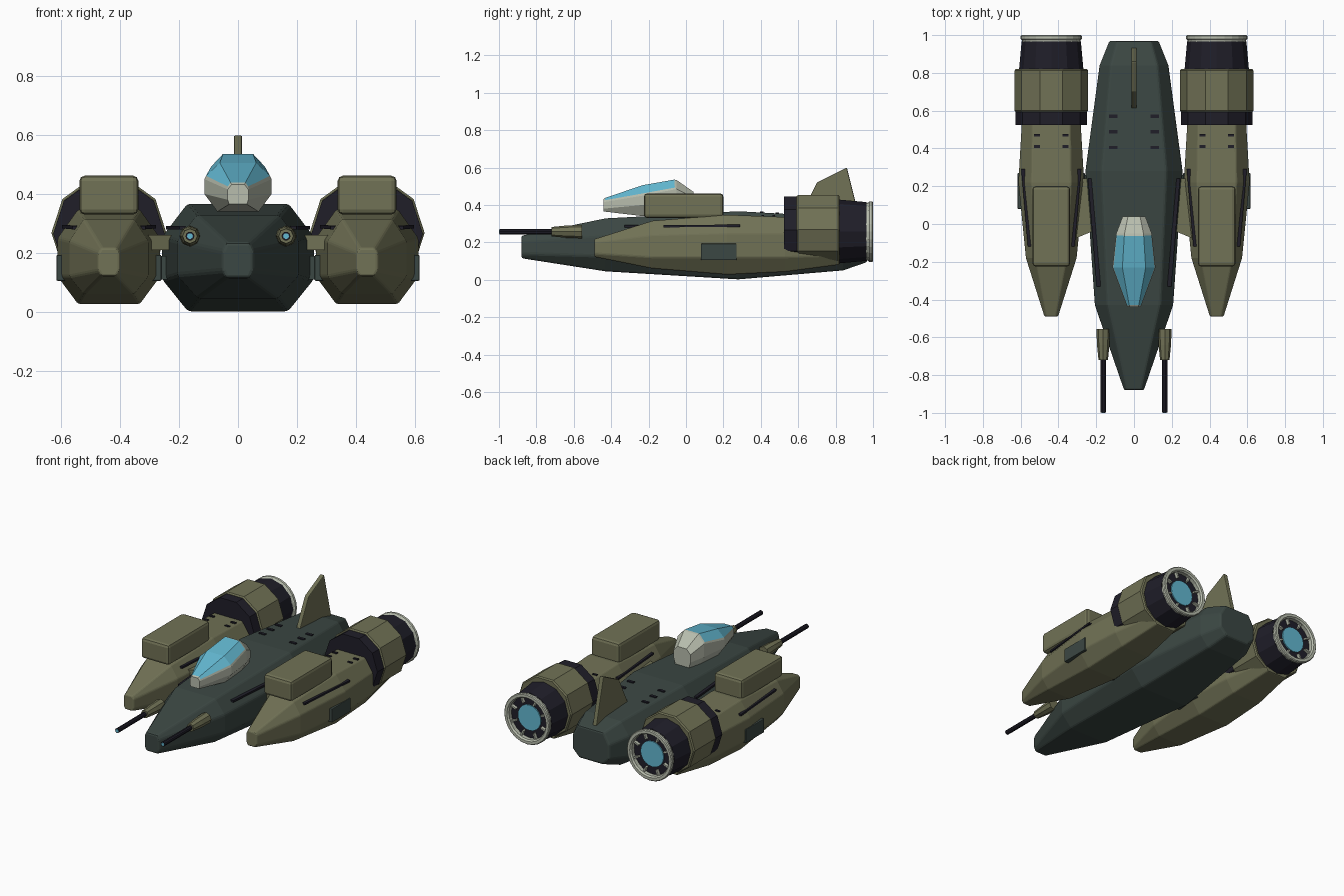
import bpy, bmesh, math
from mathutils import Vector, Matrix

if "Cube" in bpy.data.objects:
    bpy.data.objects.remove(bpy.data.objects["Cube"])


def material(name, rgb):
    m = bpy.data.materials.new(name)
    m.diffuse_color = (*rgb, 1)
    m.use_nodes = True
    m.node_tree.nodes["Principled BSDF"].inputs["Base Color"].default_value = m.diffuse_color
    return m


GREEN = material("dark green", (0.044, 0.063, 0.056))
OLIVE = material("olive", (0.165, 0.168, 0.092))
DARK = material("near black", (0.014, 0.013, 0.022))
LIGHT = material("pale grey", (0.48, 0.51, 0.42))
CYAN = material("glass cyan", (0.125, 0.48, 0.64))


def finish(name, bm, *mats, bevel=0.0, segments=2):
    bmesh.ops.recalc_face_normals(bm, faces=bm.faces[:])
    me = bpy.data.meshes.new(name)
    bm.to_mesh(me)
    bm.free()
    for m in mats:
        me.materials.append(m)
    ob = bpy.data.objects.new(name, me)
    bpy.context.collection.objects.link(ob)
    if bevel:
        b = ob.modifiers.new("bevel", 'BEVEL')
        b.width, b.segments, b.limit_method = bevel, segments, 'ANGLE'
        b.angle_limit = math.radians(25)
    return ob


def loft(bm, rings, closed=False):
    """Skin a row of equal point rings; cap the ends unless closed."""
    vs = [[bm.verts.new(p) for p in r] for r in rings]
    n = len(vs[0])
    pairs = list(zip(vs, vs[1:])) + ([(vs[-1], vs[0])] if closed else [])
    for a, b in pairs:
        for i in range(n):
            j = (i + 1) % n
            bm.faces.new((a[i], a[j], b[j], b[i]))
    if not closed:
        bm.faces.new(vs[0])
        bm.faces.new(vs[-1])


def octagon(cx, y, w, wb, wt, zb, zl, zh, zt):
    half = [(wb, zb), (w, zl), (w, zh), (wt, zt)]
    pts = half + [(-x, z) for x, z in reversed(half)]
    return [(cx + x, y, z) for x, z in pts]


def hull(name, cx, rows, mat, bevel):
    bm = bmesh.new()
    loft(bm, [octagon(cx, *r) for r in rows])
    return finish(name, bm, mat, bevel=bevel)


def lathe(name, cx, cz, profile, mat, sides, closed=False):
    """Turn (radius, y) points about an axis along y."""
    bm = bmesh.new()
    angs = [2 * math.pi * i / sides for i in range(sides)]
    loft(bm, [[(cx + r * math.cos(a), y, cz + r * math.sin(a)) for a in angs]
              for r, y in profile], closed)
    return finish(name, bm, mat)


def box(name, lo, hi, mat, bevel=0.0):
    bm = bmesh.new()
    lo, hi = Vector(lo), Vector(hi)
    size = hi - lo
    bmesh.ops.create_cube(bm, size=1, matrix=Matrix.Translation((lo + hi) / 2)
                          @ Matrix.Diagonal((*size, 1)))
    return finish(name, bm, mat, bevel=bevel)


def strip(name, a, b, mat, t=0.006, w=0.012):
    """Thin bar running between two points."""
    bm = bmesh.new()
    loft(bm, [[(x - w, y, z - t), (x + w, y, z - t),
               (x + w, y, z + t), (x - w, y, z + t)] for x, y, z in (a, b)])
    return finish(name, bm, mat)


# Central fuselage
hull("fuselage", 0, [
    (-0.88, 0.052, 0.04, 0.04, 0.115, 0.14, 0.205, 0.235),
    (-0.43, 0.207, 0.135, 0.14, 0.045, 0.125, 0.24, 0.328),
    (0.28, 0.257, 0.17, 0.172, 0.002, 0.11, 0.255, 0.366),
    (0.84, 0.182, 0.12, 0.125, 0.05, 0.12, 0.25, 0.335),
    (0.97, 0.13, 0.085, 0.09, 0.095, 0.14, 0.23, 0.30)], GREEN, 0.01)

# Cockpit with inset glass
bm = bmesh.new()
loft(bm, [octagon(0, *r) for r in [
    (-0.44, 0.035, 0.03, 0.022, 0.365, 0.38, 0.415, 0.432),
    (-0.23, 0.114, 0.07, 0.06, 0.34, 0.40, 0.45, 0.502),
    (-0.05, 0.094, 0.06, 0.05, 0.34, 0.40, 0.485, 0.533),
    (0.04, 0.06, 0.045, 0.032, 0.34, 0.39, 0.44, 0.47)]])
bmesh.ops.recalc_face_normals(bm, faces=bm.faces[:])
glass = [f for f in bm.faces if f.normal.z > 0.25
         and -0.42 < f.calc_center_median().y < -0.06]
bmesh.ops.inset_region(bm, faces=glass, thickness=0.012, depth=0.004)
for f in glass:
    f.material_index = 1
finish("cockpit", bm, LIGHT, CYAN)

# Tail fin
bm = bmesh.new()
side = [(0.60, 0.32), (0.66, 0.44), (0.70, 0.52), (0.86, 0.60), (0.935, 0.30)]
loft(bm, [[(x, y, z) for y, z in side] for x in (-0.014, 0.014)])
finish("tail_fin", bm, OLIVE, bevel=0.005)

for s, tag in ((-1, "left"), (1, "right")):
    cx, cz = 0.438 * s, 0.262

    # Side nacelle with cargo pod
    hull("nacelle_" + tag, cx, [
        (-0.49, 0.036, 0.025, 0.025, 0.122, 0.14, 0.20, 0.217),
        (-0.18, 0.134, 0.085, 0.085, 0.06, 0.12, 0.24, 0.315),
        (0.22, 0.174, 0.105, 0.105, 0.027, 0.12, 0.25, 0.347),
        (0.53, 0.156, 0.10, 0.10, 0.042, 0.12, 0.25, 0.335),
        (0.82, 0.10, 0.07, 0.07, 0.08, 0.13, 0.24, 0.30)], OLIVE, 0.007)
    box("pod_" + tag, (cx - 0.1, -0.225, 0.33), (cx + 0.1, 0.20, 0.462), OLIVE, 0.018)

    # Struts and side plates
    bm = bmesh.new()
    loft(bm, [[(x * s, y0, z) for y0, z in
               ((y, 0.21), (0.24, 0.21), (0.24, 0.26), (y, 0.26))]
              for x, y in ((0.20, -0.03), (0.33, -0.085))])
    finish("strut_" + tag, bm, OLIVE)
    box("side_plates_" + tag, (cx - 0.178, 0.08, 0.105),
        (cx + 0.178, 0.27, 0.193), GREEN, 0.004)
    xs = sorted((0.22 * s, 0.29 * s))
    box("connector_" + tag, (xs[0], 0.09, 0.11), (xs[1], 0.26, 0.19), GREEN)

    # Engine: front band, collar, tapered nozzle
    lathe("engine_band_" + tag, cx, cz + 0.003, [(0.189, 0.525), (0.189, 0.605)], DARK, 10)
    lathe("engine_collar_" + tag, cx, cz + 0.006,
          [(0.188, 0.592), (0.195, 0.6), (0.195, 0.812), (0.188, 0.82)], OLIVE, 10)
    lathe("engine_nozzle_" + tag, cx, 0.258, [(0.172, 0.80), (0.157, 0.965)], DARK, 12)

    # Exhaust rim, glow and vanes
    lathe("exhaust_rim_" + tag, cx, 0.257,
          [(0.152, 0.962), (0.156, 0.975), (0.162, 0.98), (0.162, 0.995),
           (0.157, 1.0), (0.14, 1.0), (0.132, 0.99), (0.132, 0.962)], LIGHT, 24, True)
    lathe("exhaust_glow_" + tag, cx, 0.257, [(0.082, 0.96), (0.082, 0.972)], CYAN, 20)
    bm = bmesh.new()
    for i in range(8):
        turn = Matrix.Rotation(math.pi * (i + 0.5) / 4, 4, 'Y')
        bmesh.ops.create_cube(bm, size=1, matrix=Matrix.Translation((cx, 0.974, 0.257))
                              @ turn @ Matrix.Translation((0.116, 0, 0))
                              @ Matrix.Diagonal((0.04, 0.022, 0.01, 1)))
    finish("exhaust_vanes_" + tag, bm, LIGHT)

    # Cannon
    gx, gz = 0.163 * s, 0.257
    lathe("cannon_mount_" + tag, gx, gz,
          [(0.036, -0.555), (0.033, -0.64), (0.025, -0.72)], OLIVE, 8)
    lathe("cannon_barrel_" + tag, gx, gz, [(0.015, -0.70), (0.015, -0.998)], DARK, 10)
    lathe("cannon_tip_" + tag, gx, gz, [(0.010, -0.99), (0.010, -1.0)], CYAN, 10)

    # Dark vents on top of fuselage and nacelle
    for i, y in enumerate((0.405, 0.488, 0.57)):
        z = 0.366 - (y - 0.28) * 0.055
        box(f"body_vent_{tag}_{i}", (0.11 * s - 0.022, y - 0.009, z - 0.02),
            (0.11 * s + 0.022, y + 0.009, z + 0.006), DARK)
    for i, y in enumerate((0.41, 0.47)):
        for j, dx in enumerate((-0.076, 0.076)):
            box(f"nacelle_vent_{tag}_{i}{j}", (cx + dx - 0.016, y - 0.007, 0.32),
                (cx + dx + 0.016, y + 0.007, 0.345), DARK)

    # Long panel slots
    strip("body_slot_" + tag, (0.186 * s, -0.33, 0.286), (0.232 * s, 0.24, 0.286), DARK)
    for k, d in enumerate((-1, 1)):
        strip(f"nacelle_slot_{tag}_{k}", (cx + 0.112 * d, -0.12, 0.286),
              (cx + 0.147 * d, 0.29, 0.289), DARK)
